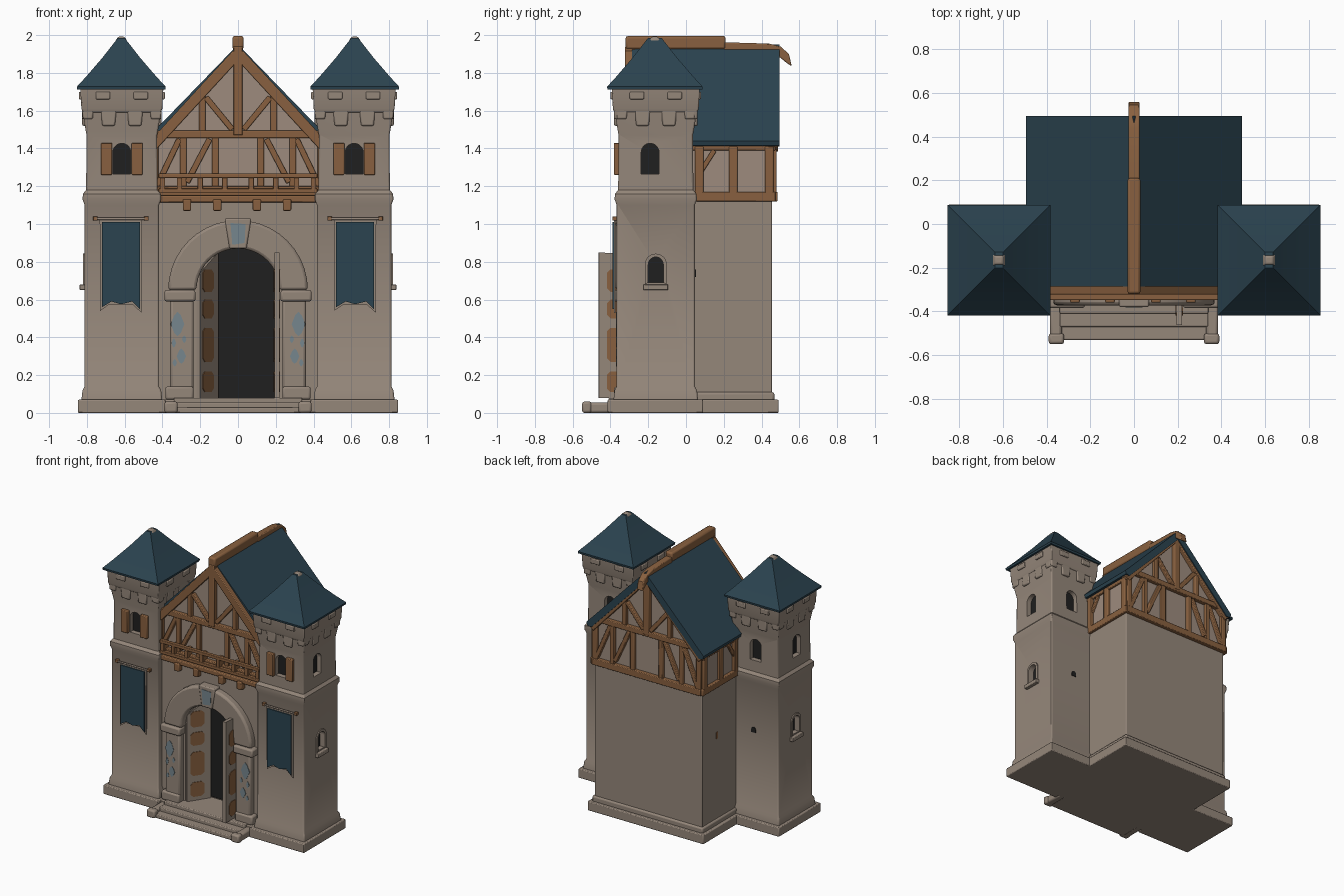
import bpy, bmesh
from math import pi, sin, cos, atan2, hypot, radians
from mathutils import Vector, Matrix

old = bpy.data.objects.get("Cube")
if old:
    bpy.data.objects.remove(old, do_unlink=True)


def material(name, rgb):
    m = bpy.data.materials.new(name)
    m.use_nodes = True
    m.diffuse_color = (*rgb, 1)
    m.node_tree.nodes["Principled BSDF"].inputs["Base Color"].default_value = (*rgb, 1)
    return m


STONE = material("warm stone", (0.30, 0.242, 0.195))
PLASTER = material("plaster", (0.34, 0.26, 0.208))
BLUE = material("slate blue", (0.024, 0.056, 0.079))
WOOD = material("timber brown", (0.25, 0.118, 0.05))
DARK = material("dark opening", (0.014, 0.014, 0.014))
PALE = material("faded blue", (0.18, 0.24, 0.27))
parts = []


def finish(name, bm, mat, bevel=0.0):
    bmesh.ops.recalc_face_normals(bm, faces=bm.faces)
    me = bpy.data.meshes.new(name)
    bm.to_mesh(me)
    bm.free()
    me.materials.append(mat)
    ob = bpy.data.objects.new(name, me)
    bpy.context.collection.objects.link(ob)
    if bevel:
        mod = ob.modifiers.new("soft edges", 'BEVEL')
        mod.width, mod.segments, mod.limit_method = bevel, 2, 'ANGLE'
        mod.angle_limit = radians(40)
    parts.append(ob)
    return ob


def box(name, x, y, z, mat, bevel=0.006):
    bm = bmesh.new()
    bmesh.ops.create_cube(bm, size=1)
    for v in bm.verts:
        for i, (a, b) in enumerate((x, y, z)):
            v.co[i] = a if v.co[i] < 0 else b
    return finish(name, bm, mat, bevel)


def prism(name, pts, d0, d1, mat, loc=(0, 0, 0), rot=0, bevel=0.0):
    """Outline in (across, up), pushed from depth d0 to d1; faces -y before turning."""
    bm = bmesh.new()
    a, b = ([bm.verts.new((u, d, z)) for u, z in pts] for d in (d0, d1))
    bm.faces.new(a)
    bm.faces.new(b)
    for i in range(len(pts)):
        j = (i + 1) % len(pts)
        bm.faces.new((a[i], a[j], b[j], b[i]))
    bm.transform(Matrix.Translation(loc) @ Matrix.Rotation(rot, 4, 'Z'))
    return finish(name, bm, mat, bevel)


def loft(name, cx, cy, rings, mat, extra=0.01, bevel=0.0):
    """Stack of rectangles given as (height, half width)."""
    bm = bmesh.new()
    prev = None
    for z, h in rings:
        ring = [bm.verts.new((cx + sx * h, cy + sy * (h + extra), z))
                for sx, sy in ((-1, -1), (1, -1), (1, 1), (-1, 1))]
        if prev:
            for i in range(4):
                bm.faces.new((prev[i], prev[i - 1], ring[i - 1], ring[i]))
        else:
            bm.faces.new(ring)
        prev = ring
    bm.faces.new(prev)
    return finish(name, bm, mat, bevel)


def beam(name, p, q, w, d, normal=(0, 1, 0), mat=WOOD):
    p, q, n = Vector(p), Vector(q), Vector(normal)
    axis = (q - p).normalized()
    rot = Matrix((n.cross(axis), n, axis)).transposed().to_4x4()
    bm = bmesh.new()
    bmesh.ops.create_cube(bm, size=1)
    bm.transform(Matrix.Translation((p + q) / 2) @ rot @ Matrix.Diagonal((w, d, (q - p).length, 1)))
    return finish(name, bm, mat, 0.005)


def arch(r, base, spring, n=14):
    return [(r, base)] + [(r * cos(pi * i / n), spring + r * sin(pi * i / n))
                          for i in range(n + 1)] + [(-r, base)]


def window(name, wall, loc, rot, framed=False):
    """Recess cut into the wall with a dark back, and a frame and sill if wanted."""
    hole = arch(.04, .01, .105) if framed else arch(.047, 0, .115)
    if framed:
        prism(name + "_frame", arch(.058, 0, .105) + hole[::-1], -.008, .004, STONE, loc, rot)
        prism(name + "_sill", [(-.065, -.03), (.065, -.03), (.065, 0), (-.065, 0)],
              -.026, .01, STONE, loc, rot, .004)
    cutter = prism(name + "_cutter", hole, -.03, .045, STONE, loc, rot)
    parts.remove(cutter)
    cutter.hide_render = cutter.hide_viewport = True
    cut = wall.modifiers.new(name, 'BOOLEAN')
    cut.operation, cut.object, cut.solver = 'DIFFERENCE', cutter, 'EXACT'
    prism(name + "_pane", hole, .037, .045, DARK, loc, rot)


# plinth, house body and steps
box("house_plinth", (-.49, .49), (-.38, .49), (0, .07), STONE)
box("house_plinth_upper", (-.468, .468), (-.15, .468), (.06, .11), STONE, .012)
box("house_body", (-.455, .455), (-.15, .455), (.05, 1.14), STONE)
for i, (front, top) in enumerate(((-.53, .03), (-.47, .055), (-.41, .08))):
    box(f"step_{i}", (-.34, .34), (front, -.16), (0, top), STONE)
for s in (-1, 1):
    xs = sorted((s * .33, s * .385))
    box("step_cheek", xs, (-.53, -.36), (0, .055), STONE, .012)
    box("step_cheek_end", sorted((s * .32, s * .39)), (-.55, -.50), (0, .06), STONE, .012)

# front wall with arched doorway
opening = arch(.22, .07, .65)
prism("front_wall", [(.44, .07)] + opening + [(-.44, .07), (-.44, 1.14), (.44, 1.14)],
      -.32, -.15, STONE)
prism("doorway_dark", arch(.22, .08, .65), -.158, -.15, DARK)
box("wall_ledge", (-.43, .43), (-.345, -.25), (1.115, 1.15), WOOD)
ring = arch(.37, .65, .65, 20)[1:-1] + arch(.22, .65, .65, 20)[1:-1][::-1]
prism("door_arch", ring, -.372, -.30, STONE, bevel=.015)
prism("keystone", [(-.045, .87), (.045, .87), (.07, 1.03), (-.07, 1.03)], -.38, -.31, STONE, bevel=.008)
prism("keystone_paint", [(-.03, .89), (.035, .9), (.04, 1.0), (-.04, 1.005)], -.383, -.377, PALE)
for s in (-1, 1):
    box("door_pilaster", sorted((s * .235, s * .36)), (-.368, -.30), (.07, .62), STONE, .015)
    box("pilaster_capital", sorted((s * .225, s * .39)), (-.385, -.30), (.59, .65), STONE, .012)
    box("pilaster_base", sorted((s * .235, s * .385)), (-.38, -.30), (.07, .14), STONE, .012)
    for x, z, w, h in ((.32, .47, .036, .065), (.30, .30, .025, .04), (.34, .37, .012, .025),
                       (.285, .39, .012, .02), (.335, .265, .012, .02)):
        blot = [(w * cos(pi * k / 4) * (1 - .3 * (k % 2)), h * sin(pi * k / 4)) for k in range(8)]
        prism("faded_paint", blot, -.371, -.364, PALE, (s * x, 0, z))

# door leaves, left one swung in and right one swung out
for name, hinge, tip, heel in (("door_leaf_in", (-.213, -.32), (-.115, -.17), .74),
                               ("door_leaf_out", (.205, -.31), (.207, -.462), .84)):
    dx, dy = tip[0] - hinge[0], tip[1] - hinge[1]
    n, turn, at = hypot(dx, dy), atan2(dy, dx), (*hinge, 0)
    prism(name, [(0, .08), (n, .08), (n, .85), (0, heel)], -.013, .013, STONE, at, turn)
    for lo, hi in ((.11, .22), (.27, .45), (.5, .6), (.64, .76)):
        a, b, c = .14 * n, .72 * n, .02
        outline = [(a + c, lo), (b - c, lo), (b, lo + c), (b, hi - c),
                   (b - c, hi), (a + c, hi), (a, hi - c), (a, lo + c)]
        for side in (-1, 1):
            prism(name + "_panel", outline, side * .011, side * .017, WOOD, at, turn)

# plastered upper storey and roof
prism("upper_storey", [(-.455, 1.12), (.455, 1.12), (.455, 1.41), (0, 1.89), (-.455, 1.41)],
      -.29, .455, PLASTER)
prism("main_roof", [(0, 1.95), (.495, 1.44), (.488, 1.415), (.455, 1.41), (0, 1.88),
                    (-.455, 1.41), (-.488, 1.415), (-.495, 1.44)], -.285, .495, BLUE)
box("ridge_beam", (-.03, .03), (-.32, .21), (1.925, 1.995), WOOD, .012)
prism("ridge_horn", [(.2, 1.91), (.2, 1.962), (.44, 1.955), (.50, 1.94), (.545, 1.90), (.56, 1.835),
                     (.53, 1.855), (.5, 1.88), (.45, 1.89)], -.026, .026, WOOD, rot=pi / 2, bevel=.006)

# timber framing on both gables
for side, y, bottom in (("front", -.295, 1.18), ("back", .46, 1.15)):
    def strut(x1, z1, x2, z2, w=.035, d=.04, label="strut"):
        beam(f"{side}_{label}", (x1, y, z1), (x2, y, z2), w, d)
    strut(-.46, bottom - .005, .46, bottom - .005, .05, .05, "sill_beam")
    strut(-.43, 1.475, .43, 1.475, .04, .05, "tie_beam")
    strut(0, 1.47, 0, 1.94, .05, .055, "king_post")
    for s in (-1, 1):
        strut(s * .465, 1.40, s * .005, 1.90, .055, .055, "rafter")
        strut(s * .12, bottom, s * .12, 1.47)
        strut(s * .19, 1.47, s * .19, 1.69)
        strut(s * .03, 1.50, s * .17, 1.67, .03)
        strut(s * .15, 1.45, s * .27, bottom + .04, .03)
        strut(s * .29, bottom, s * .29, 1.47)
        strut(s * .43, bottom + .02, s * .31, 1.45, .03)
        strut(s * .44, bottom, s * .44, 1.42, .04)

# side wall framing and small slit
for s in (-1, 1):
    x = s * .457
    beam("side_sill_beam", (x, -.28, 1.145), (x, .475, 1.145), .05, .04, (1, 0, 0))
    beam("side_wall_plate", (x, -.28, 1.405), (x, .475, 1.405), .03, .03, (1, 0, 0))
    for y in (.07, .25, .44):
        beam("side_post", (x, y, 1.14), (x, y, 1.41), .045, .04, (1, 0, 0))
    beam("side_brace", (x, .15, 1.39), (x, .08, 1.28), .025, .03, (1, 0, 0))
box("wall_slit", (-.458, -.45), (.27, .285), (.72, .77), WOOD, 0)

# balcony rail and joist ends
for z in (1.175, 1.255):
    box("balcony_rail", (-.42, .42), (-.348, -.32), (z - .012, z + .012), WOOD, .004)
for x in (-.4, -.31, -.2, -.07, .07, .2, .31, .4):
    box("baluster", (x - .014, x + .014), (-.345, -.27), (1.17, 1.255), WOOD, .003)
for x in (-.27, -.11, .1, .26):
    box("joist_end", (x - .022, x + .022), (-.36, -.30), (1.07, 1.13), WOOD)

# towers
CY = -.16
for s in (-1, 1):
    cx = s * .615
    box("tower_plinth", sorted((s * .385, s * .848)), (-.415, .09), (0, .07), STONE)
    shaft = loft("tower_shaft", cx, CY, [(.06, .215), (.12, .208), (.14, .197), (1.1, .197),
                 (1.13, .208), (1.16, .206), (1.18, .189), (1.47, .187), (1.58, .206), (1.72, .212)],
                 STONE, bevel=.008)
    loft("parapet_band", cx, CY, [(1.59, .207), (1.61, .214), (1.72, .22)], STONE, .013, .006)
    loft("tower_roof", s * .618, -.165, [(1.712, .233), (1.727, .235), (1.78, .186), (1.88, .1),
         (1.985, .018)], BLUE, .018)
    loft("roof_tip", s * .618, -.165, [(1.955, .02), (1.972, .03), (1.992, .016)], STONE, 0, .006)
    # hanging corbels and merlons on all four sides
    for k in range(4):
        rot = k * pi / 2
        reach = .222 if k % 2 == 0 else .21
        for u, w, low in ((-.18, .032, 1.555), (-.07, .042, 1.52), (.07, .042, 1.52), (.18, .032, 1.555)):
            prism("corbel", [(u - w, 1.61), (u - w * .8, low), (u + w * .8, low), (u + w, 1.61)],
                  -reach, -.16, STONE, (cx, CY, 0), rot, .008)
        for u in (-.1, .1):
            prism("merlon", [(u - .038, 1.66), (u + .038, 1.66), (u + .038, 1.70), (u - .038, 1.70)],
                  -reach - .018, -.18, STONE, (cx, CY, 0), rot, .006)
    # windows
    out = s * pi / 2
    window("front_window", shaft, (cx, CY - .198, 1.265), 0)
    window("outer_window", shaft, (cx + s * .188, CY - .03, 1.265), out)
    window("lower_outer_window", shaft, (cx + s * .197, CY, .68), out, True)
    window("back_window", shaft, (cx, CY + .198, 1.265), pi)
    prism("back_hole", arch(.018, 0, .022, 8), -.005, .003, DARK, (cx - s * .01, CY + .207, .72), pi)
    for t in (-1, 1):
        a, b = sorted((cx + t * .052, cx + t * .11))
        box("shutter", (a, b), (-.382, -.35), (1.26, 1.43), WOOD, .005)
    # banner with swallow tail and rod
    prism("banner", [(-.1, 1.01), (.1, 1.01), (.1, .55), (.06, .59), (0, .575), (-.05, .59),
                     (-.1, .56)], -.39, -.382, BLUE, (s * .62, 0, 0))
    prism("banner_backing", [(-.112, 1.02), (.112, 1.02), (.11, .53), (.06, .575), (-.06, .575),
                             (-.11, .54)], -.381, -.373, STONE, (s * .62, 0, 0))
    beam("banner_rod", (s * .62 - .14, -.383, 1.028), (s * .62 + .14, -.383, 1.028), .012, .014,
         mat=STONE)
    for t in (-1, 1):
        box("rod_bracket", (s * .62 + t * .135 - .012, s * .62 + t * .135 + .012), (-.39, -.36),
            (1.018, 1.04), WOOD, .003)

# smooth shading with kept edges
bpy.ops.object.select_all(action='DESELECT')
for ob in parts:
    ob.select_set(True)
bpy.context.view_layer.objects.active = parts[0]
bpy.ops.object.shade_smooth_by_angle(angle=radians(35))
